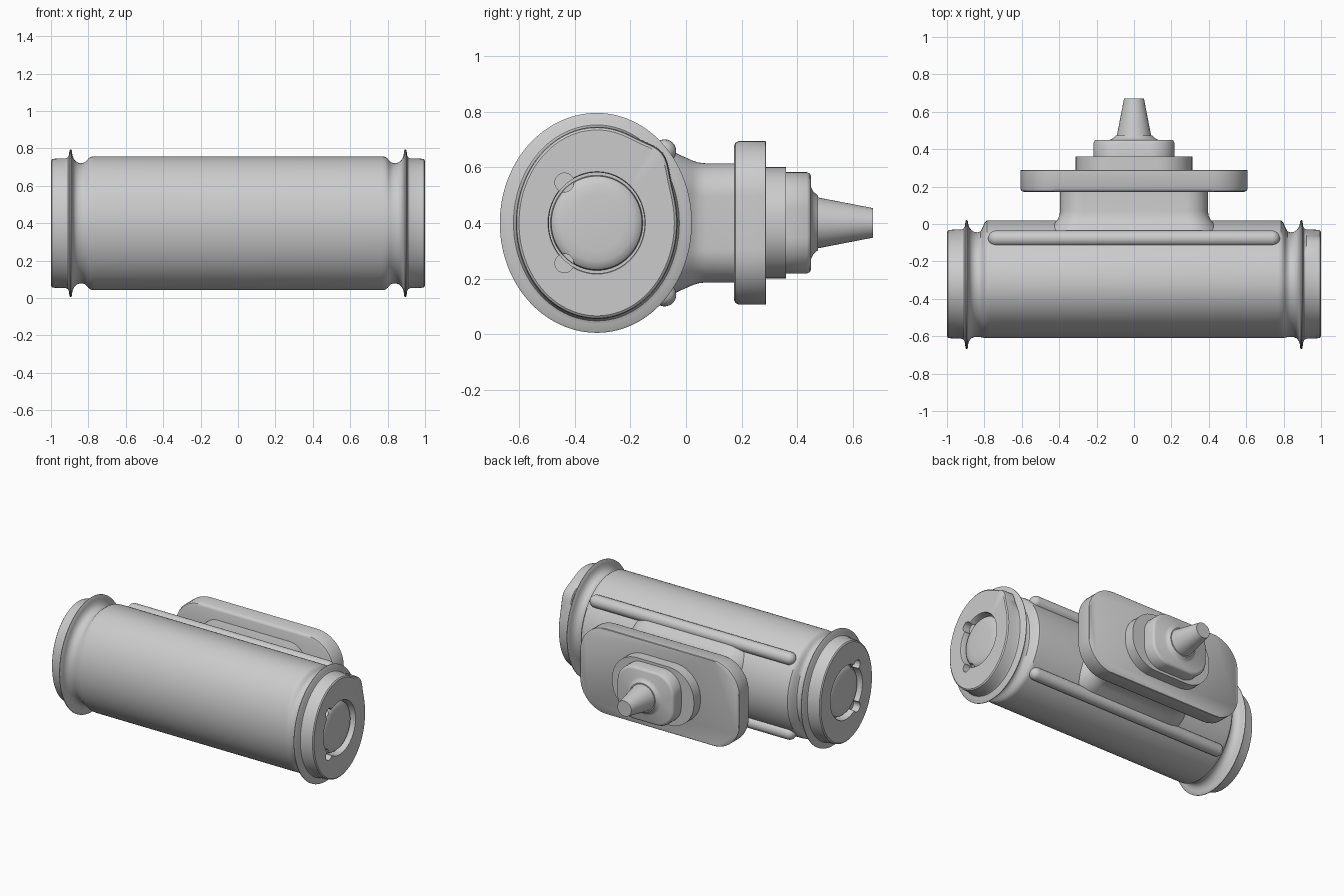
import bpy, bmesh, math
from math import sin, cos, pi

ZC = 0.40   # height of the main axis
YC = -0.32  # depth of the main axis


def loft(name, rings, angle=35):
    """Skin a list of equal-length point rings and cap both ends."""
    bm = bmesh.new()
    loops = [[bm.verts.new(p) for p in ring] for ring in rings]
    n = len(loops[0])
    for a, b in zip(loops, loops[1:]):
        for i in range(n):
            j = (i + 1) % n
            bm.faces.new((a[i], a[j], b[j], b[i]))
    bm.faces.new(loops[0])
    bm.faces.new(loops[-1])
    bmesh.ops.recalc_face_normals(bm, faces=bm.faces)
    mesh = bpy.data.meshes.new(name)
    bm.to_mesh(mesh)
    bm.free()
    obj = bpy.data.objects.new(name, mesh)
    bpy.context.collection.objects.link(obj)
    smooth(obj, angle)
    return obj


def smooth(obj, angle=35):
    bpy.ops.object.select_all(action='DESELECT')
    obj.select_set(True)
    bpy.context.view_layer.objects.active = obj
    bpy.ops.object.shade_smooth_by_angle(angle=math.radians(angle))


def oval(x, front, back, hz, bump=0.0, n=112):
    """Cross-section of the barrel: half ellipses in front of and behind the axis."""
    pts = []
    for i in range(n):
        t = 2 * pi * i / n
        r = 1 + bump * math.exp(-((t - 0.72) / 0.22) ** 2)
        hy = back - YC if cos(t) > 0 else YC - front
        pts.append((x, YC + hy * cos(t) * r, ZC + hz * sin(t) * r))
    return pts


def rounded(y, hx, hz, r, k=12):
    """Rounded rectangle lying across the y axis."""
    pts = []
    for q, (sx, sz) in enumerate(((1, 1), (-1, 1), (-1, -1), (1, -1))):
        for i in range(k + 1):
            t = pi / 2 * (q + i / k)
            pts.append((sx * (hx - r) + r * cos(t), y, ZC + sz * (hz - r) + r * sin(t)))
    return pts


# Barrel: half profile from the middle out over groove, fin, end cap and recessed button
profile = [
    (0.770, -0.610, 0.020, 0.357), (0.787, -0.610, 0.018, 0.355),
    (0.800, -0.609, 0.005, 0.346), (0.810, -0.607, -0.020, 0.334),
    (0.820, -0.605, -0.038, 0.325), (0.835, -0.604, -0.045, 0.321),
    (0.855, -0.605, -0.042, 0.324), (0.870, -0.612, -0.032, 0.334),
    (0.880, -0.624, -0.018, 0.348), (0.886, -0.640, 0.000, 0.368),
    (0.889, -0.664, 0.016, 0.390), (0.893, -0.669, 0.021, 0.395),
    (0.897, -0.669, 0.021, 0.395), (0.901, -0.664, 0.016, 0.390),
    (0.904, -0.635, -0.010, 0.365), (0.910, -0.620, -0.024, 0.352),
    (0.922, -0.613, -0.029, 0.347), (0.980, -0.611, -0.031, 0.345),
    (0.994, -0.608, -0.034, 0.342), (1.000, -0.600, -0.042, 0.334),
    (1.000, -0.496, -0.146, 0.184), (0.995, -0.493, -0.149, 0.181),
    (0.940, -0.493, -0.149, 0.181), (0.940, -0.487, -0.155, 0.171),
    (0.965, -0.484, -0.158, 0.168), (0.975, -0.474, -0.168, 0.158),
    (0.982, -0.455, -0.187, 0.138), (0.986, -0.420, -0.222, 0.100),
]
left = [oval(-x, f, b, h) for x, f, b, h in reversed(profile)]
right = [oval(x, f, b, h, 0.09 if 0.91 < x and h > 0.2 else 0)
         for x, f, b, h in profile]
barrel = loft("barrel", left + right)

# Two small notches beside each end button
for s in (-1, 1):
    for dz in (-0.145, 0.145):
        bpy.ops.mesh.primitive_cylinder_add(vertices=32, radius=0.034, depth=0.12,
                                            location=(s * 1.01, -0.437, ZC + dz),
                                            rotation=(0, pi / 2, 0))
        cutter = bpy.context.object
        cutter.hide_render = True
        mod = barrel.modifiers.new("notch", 'BOOLEAN')
        mod.operation = 'DIFFERENCE'
        mod.solver = 'EXACT'
        mod.object = cutter
        bpy.context.view_layer.objects.active = barrel
        bpy.ops.object.modifier_apply(modifier=mod.name)
        bpy.data.objects.remove(cutter)
smooth(barrel)

# Rounded rails along the back of the barrel
for label, dz in (("upper", 0.258), ("lower", -0.258)):
    rings = []
    for s in (-1, 1):
        steps = [0.01, 0.2, 0.4, 0.6, 0.8, 1.0]
        for a in (steps if s < 0 else steps[::-1]):
            r, x = 0.042 * sin(a * pi / 2), s * (0.738 + 0.042 * cos(a * pi / 2))
            rings.append([(x, -0.077 + r * cos(2 * pi * i / 32),
                           ZC + dz + r * sin(2 * pi * i / 32)) for i in range(32)])
    loft(label + "_rail", rings, 50)

# Neck flaring into the barrel
neck = [(-0.12, 0.47, 0.275, 0.15), (-0.05, 0.455, 0.258, 0.15),
        (-0.02, 0.44, 0.243, 0.14), (0.01, 0.42, 0.230, 0.13),
        (0.025, 0.408, 0.223, 0.12), (0.045, 0.399, 0.217, 0.12),
        (0.07, 0.395, 0.214, 0.12), (0.20, 0.395, 0.214, 0.12)]
loft("neck", [rounded(*r) for r in neck], 40)

# Mounting plate
plate = [(0.172, 0.590, 0.275, 0.18), (0.177, 0.602, 0.287, 0.19),
         (0.190, 0.608, 0.294, 0.20), (0.285, 0.608, 0.294, 0.20),
         (0.288, 0.605, 0.291, 0.20)]
loft("mounting_plate", [rounded(*r) for r in plate], 40)

# Stepped boss behind the plate
loft("boss_base", [rounded(0.28, 0.312, 0.2, 0.19), rounded(0.36, 0.312, 0.2, 0.19)])
boss = [(0.35, 0.216, 0.182, 0.13), (0.435, 0.216, 0.182, 0.13),
        (0.445, 0.211, 0.177, 0.13), (0.450, 0.200, 0.166, 0.125),
        (0.450, 0.128, 0.128, 0.127), (0.458, 0.112, 0.112, 0.111),
        (0.474, 0.098, 0.098, 0.097)]
loft("boss_top", [rounded(*r) for r in boss], 40)

# Tapered nozzle
loft("nozzle", [rounded(0.46, 0.094, 0.094, 0.0939), rounded(0.672, 0.053, 0.053, 0.0529)])
